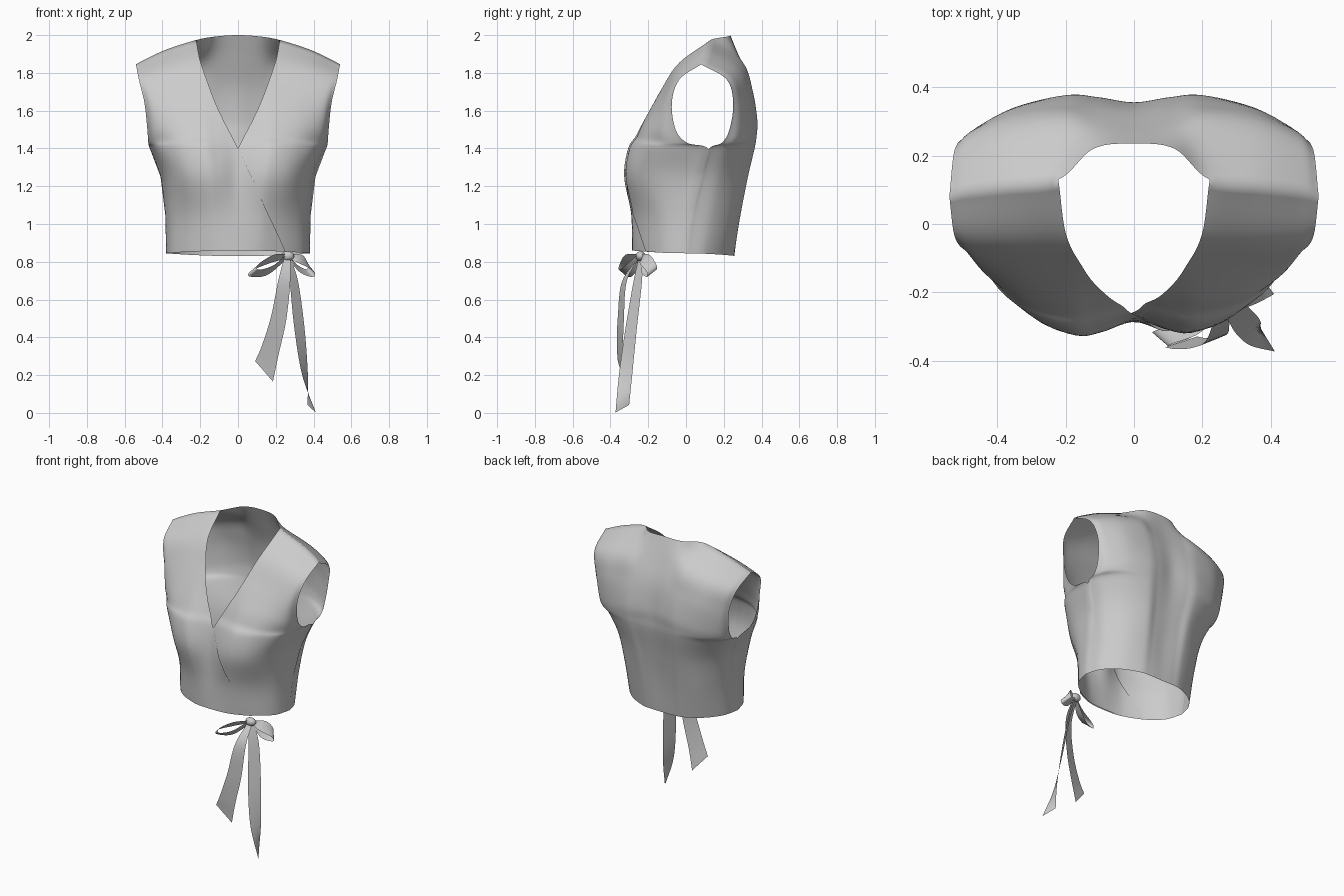
import bpy, bmesh, math
from mathutils import Vector

cube = bpy.data.objects.get("Cube")
if cube:
    bpy.data.objects.remove(cube)

fabric = bpy.data.materials.new("light_grey_fabric")
fabric.use_nodes = True
GREY = (0.6, 0.6, 0.6, 1)
fabric.diffuse_color = GREY
fabric.node_tree.nodes["Principled BSDF"].inputs["Base Color"].default_value = GREY


def finish(bm, name):
    mesh = bpy.data.meshes.new(name)
    bm.to_mesh(mesh)
    bm.free()
    mesh.materials.append(fabric)
    mesh.shade_smooth()
    obj = bpy.data.objects.new(name, mesh)
    bpy.context.collection.objects.link(obj)
    return obj


def spline(pts, t):
    """Smooth curve through pts (numbers or vectors), t counted in points."""
    last = len(pts) - 1
    i = max(0, min(int(t), last - 1))
    f = t - i
    b, c = pts[i], pts[i + 1]
    a = pts[i - 1] if i else b * 2 - c
    d = pts[i + 2] if i + 2 <= last else c * 2 - b
    return (b * 2 + (c - a) * f + (a * 2 - b * 5 + c * 4 - d) * f**2
            + (b * 3 - a - c * 3 + d) * f**3) * 0.5


def add_grid(bm, rows, flip=False):
    verts = [[bm.verts.new(p) for p in row] for row in rows]
    for lo, hi in zip(verts, verts[1:]):
        for i in range(len(lo) - 1):
            quad = (lo[i], lo[i + 1], hi[i + 1], hi[i])
            bm.faces.new(quad[::-1] if flip else quad)


# Cross-sections from hem to shoulder: width, height at side, height at centre, depth
COLS = (0, 0.22, 0.41, 0.7, 0.92, 1)
SIDE_X = (0.38, 0.385, 0.41, 0.465, 0.475, 0.48, 0.495, 0.525, 0.54)
SIDE_Z = (0.845, 1.05, 1.25, 1.395, 1.43, 1.5, 1.64, 1.765, 1.845)
MID_Z = (1.05, 1.25, 1.4, 1.47, 1.56, 1.72, 1.87, 2.0)
NECK_ROW = (0.235, 0.22, 0.13, 0.11, 0.095, 0.08)
FRONT_Y = (
    (-.285, -.28, -.26, -.2, -.11, 0),
    (-.285, -.29, -.28, -.215, -.11, .03),
    (-.285, -.315, -.325, -.27, -.13, .08),
    (-.265, -.29, -.305, -.25, -.13, .12),
    (-.235, -.255, -.265, -.23, -.13, .005),
    (-.2, -.21, -.22, -.2, -.14, -.055),
    (-.13, -.13, -.13, -.125, -.11, -.075),
    (-.03, -.03, -.035, -.04, -.04, -.035),
    NECK_ROW)
BACK_Y = (
    (.255, .255, .245, .19, .1, 0),
    (.28, .285, .285, .235, .14, .03),
    (.315, .32, .325, .27, .18, .08),
    (.345, .355, .36, .31, .22, .12),
    (.352, .365, .372, .335, .265, .19),
    (.355, .37, .376, .345, .285, .23),
    (.335, .345, .352, .335, .285, .25),
    (.285, .292, .3, .28, .245, .215),
    NECK_ROW)
# Wrap opening edge per cross-section, in columns from the centre
EDGE = (2.86, 2.03, 0.78, 0, -0.33, -0.76, -1.43, -1.85, -2)
UNDERARM = 3
STEPS = 48


def make_net(hem_z, depths):
    """Mirror each half section into a full row of control points."""
    net = []
    for x, zs, zm, ys in zip(SIDE_X, SIDE_Z, (hem_z,) + MID_Z, depths):
        half = [Vector((x * c, y, zm + (zs - zm) * c * c)) for c, y in zip(COLS, ys)]
        net.append([Vector((-p.x, p.y, p.z)) for p in half[:0:-1]] + half)
    return net


def surface(net, col, v):
    column = [spline(row, col + 5) for row in net]
    if abs(col) > 4.999 and v < UNDERARM:      # shared side seam
        i = int(v)
        return column[i].lerp(column[i + 1], v - i)
    return spline(column, v)


def panel(bm, net, start, end, count, flip=False, tuck=0.0):
    rows = []
    for j in range(STEPS + 1):
        v = j * (len(net) - 1) / STEPS
        a, b = start(v), end(v)
        row = []
        for i in range(count + 1):
            col = a + (b - a) * i / count
            p = surface(net, col, v)
            p.y += tuck * max(0, min(1, (4.5 - col) / 1.5)) * max(0, min(1, 5 - v))
            row.append(p)
        rows.append(row)
    add_grid(bm, rows, flip)


# Wrapped bodice: back and two crossing front panels, sewn at sides and shoulders
front, back = make_net(0.86, FRONT_Y), make_net(0.83, BACK_Y)
body = bmesh.new()
panel(body, back, lambda v: -5, lambda v: 5, 80, flip=True)
panel(body, front, lambda v: -5, lambda v: spline(EDGE, v), 24)
panel(body, front, lambda v: -spline(EDGE, v), lambda v: 5, 24, tuck=0.008)
bmesh.ops.remove_doubles(body, verts=body.verts, dist=0.001)
finish(body, "wrap_bodice")


def ribbon(name, stations, steps=8):
    """Flat strip through (centre, half-width vector) stations."""
    mids = [Vector(m) for m, _ in stations]
    halves = [Vector(h) for _, h in stations]
    rows = []
    for j in range((len(mids) - 1) * steps + 1):
        m, h = spline(mids, j / steps), spline(halves, j / steps)
        rows.append([m - h, m, m + h])
    bm = bmesh.new()
    add_grid(bm, rows)
    return finish(bm, name)


# Bow loops
KNOT = (0.262, -0.24, 0.83)
PINCH = (0, -0.012, 0.012)
ribbon("right_bow_loop", [
    (KNOT, PINCH), ((0.18, -0.3, 0.815), (0.01, -0.02, 0.022)),
    ((0.09, -0.33, 0.77), (0.022, -0.02, 0.02)), ((0.085, -0.335, 0.74), (0.022, -0.02, 0.018)),
    ((0.17, -0.3, 0.755), (0.015, -0.022, 0.025)), (KNOT, PINCH)])
ribbon("left_bow_loop", [
    (KNOT, PINCH), ((0.33, -0.22, 0.815), (0.008, 0.025, 0.022)),
    ((0.385, -0.185, 0.77), (-0.016, 0.025, 0.02)), ((0.38, -0.18, 0.74), (-0.018, 0.025, 0.02)),
    ((0.32, -0.21, 0.765), (-0.01, 0.025, 0.022)), (KNOT, PINCH)])

# Hanging tie ends with slanted tips
ribbon("right_tie_end", [
    (KNOT, (0.015, 0, 0)), ((0.245, -0.325, 0.7), (0.032, 0.012, 0)),
    ((0.215, -0.345, 0.5), (0.04, 0.016, -0.01)), ((0.17, -0.35, 0.33), (0.044, 0.016, -0.025)),
    ((0.138, -0.345, 0.22), (0.047, 0.016, -0.054))])
ribbon("left_tie_end", [
    (KNOT, (0.012, 0.008, 0)), ((0.295, -0.255, 0.7), (0.022, 0.022, 0)),
    ((0.325, -0.29, 0.45), (0.027, 0.03, 0)), ((0.355, -0.32, 0.2), (0.015, -0.033, 0)[:1] + (0.035, 0)),
    ((0.39, -0.337, 0.022), (-0.022, 0.036, 0.02))])

# Knot
bm = bmesh.new()
bmesh.ops.create_uvsphere(bm, u_segments=16, v_segments=10, radius=1)
for vert in bm.verts:
    vert.co = Vector(KNOT) + Vector((vert.co.x * 0.036, vert.co.y * 0.026, vert.co.z * 0.026))
finish(bm, "bow_knot")
